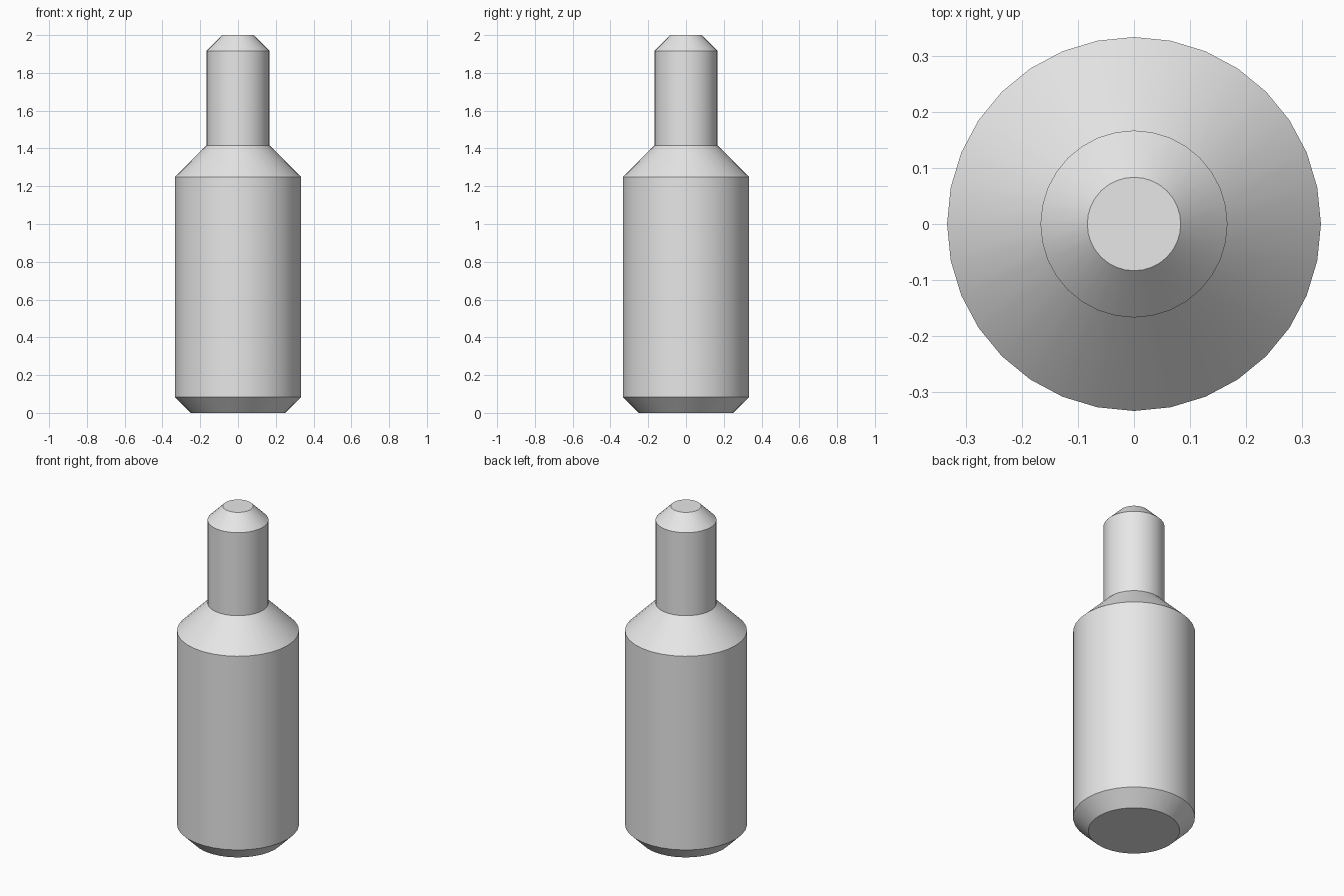
import bpy, bmesh, math

cube = bpy.data.objects.get("Cube")
if cube:
    bpy.data.objects.remove(cube, do_unlink=True)

SIDES = 32

# Plain light grey
grey = bpy.data.materials.new("light_grey")
grey.use_nodes = True
grey.diffuse_color = (0.8, 0.8, 0.8, 1)
grey.node_tree.nodes["Principled BSDF"].inputs["Base Color"].default_value = (0.8, 0.8, 0.8, 1)


def turned(name, profile):
    """Closed lathe solid from (radius, height) points, bottom to top."""
    bm = bmesh.new()
    rings = [[bm.verts.new((r * math.sin(a), r * math.cos(a), z))
              for a in (2 * math.pi * i / SIDES for i in range(SIDES))]
             for r, z in profile]
    for low, high in zip(rings, rings[1:]):
        for i in range(SIDES):
            j = (i + 1) % SIDES
            bm.faces.new((low[i], low[j], high[j], high[i]))
    bm.faces.new(rings[0])
    bm.faces.new(rings[-1])
    bmesh.ops.recalc_face_normals(bm, faces=bm.faces)
    mesh = bpy.data.meshes.new(name)
    bm.to_mesh(mesh)
    bm.free()
    mesh.materials.append(grey)
    obj = bpy.data.objects.new(name, mesh)
    bpy.context.collection.objects.link(obj)
    bpy.ops.object.select_all(action='DESELECT')
    obj.select_set(True)
    bpy.context.view_layer.objects.active = obj
    bpy.ops.object.shade_smooth_by_angle(angle=math.radians(30))
    return obj


# Stepped pin: chamfered foot, wide body, sloped shoulder, narrow neck, chamfered tip
turned("stepped_pin", [
    (0.25, 0), (0.3333, 0.0833),
    (0.3333, 1.25), (0.1667, 1.4167),
    (0.1667, 1.9167), (0.0833, 2.0),
])
